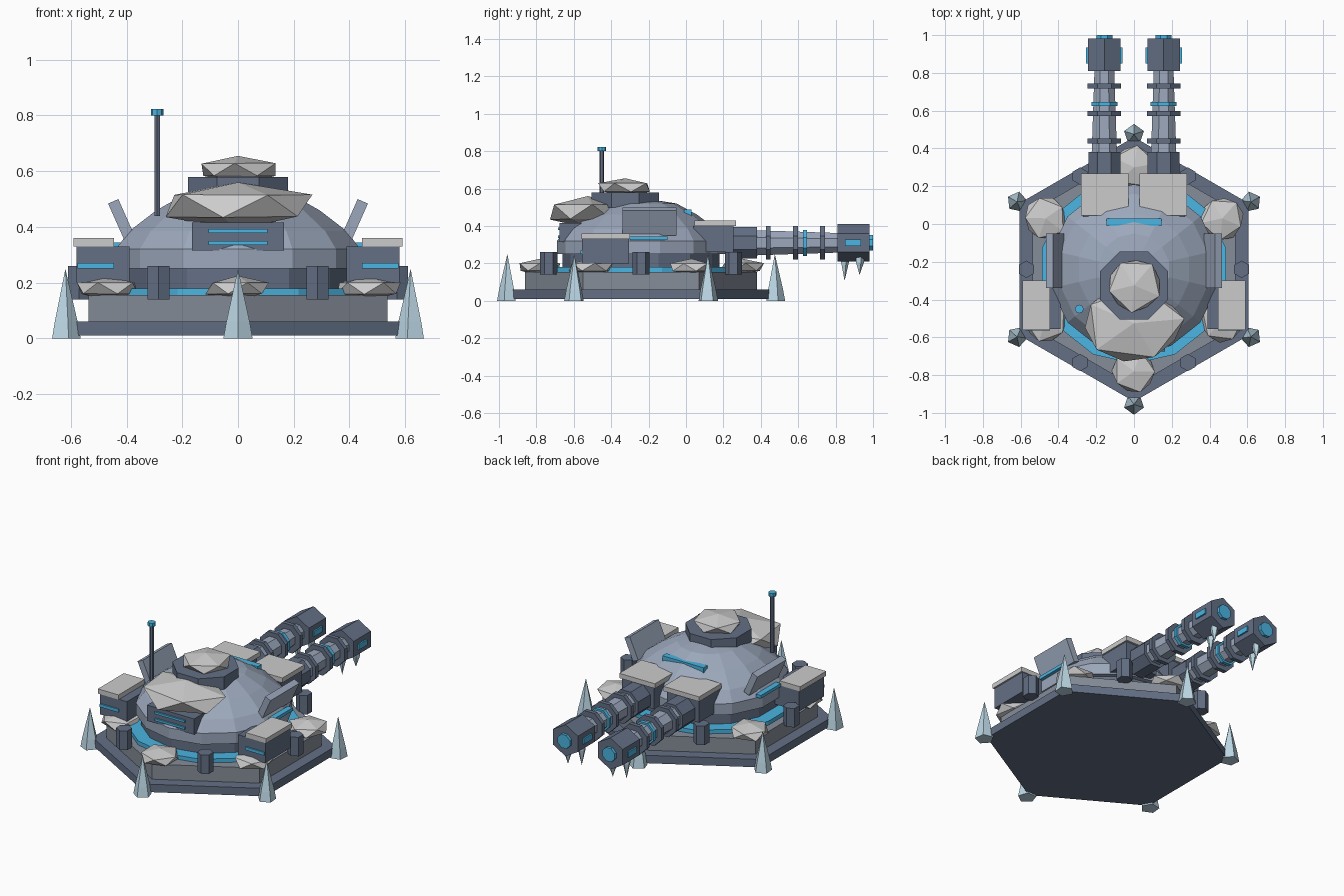
import bpy, bmesh, math, random
from math import sin, cos, pi, radians
from mathutils import Matrix, Vector

if "Cube" in bpy.data.objects:
    bpy.data.objects.remove(bpy.data.objects["Cube"])

random.seed(4)
CY = -0.24  # centre of base and turret along y


def mat(name, rgb):
    m = bpy.data.materials.new(name)
    m.diffuse_color = (*rgb, 1)
    m.use_nodes = True
    m.node_tree.nodes["Principled BSDF"].inputs["Base Color"].default_value = m.diffuse_color
    return m


DARK = mat("dark_steel", (0.125, 0.16, 0.235))
STONE = mat("stone_grey", (0.24, 0.27, 0.32))
STEEL = mat("light_steel", (0.33, 0.39, 0.50))
SNOW = mat("snow", (0.74, 0.74, 0.75))
GLOW = mat("cyan_glow", (0.07, 0.46, 0.76))
ICE = mat("ice", (0.50, 0.68, 0.78))


def finish(name, bm, m, M):
    bmesh.ops.transform(bm, matrix=M, verts=bm.verts)
    bmesh.ops.recalc_face_normals(bm, faces=bm.faces)
    me = bpy.data.meshes.new(name)
    bm.to_mesh(me)
    bm.free()
    me.materials.append(m)
    ob = bpy.data.objects.new(name, me)
    bpy.context.collection.objects.link(ob)
    return ob


def lathe(name, profile, n, loc, m, start=0.0, axis='Z'):
    """Capped n-sided solid of revolution; profile is (radius, height)."""
    bm = bmesh.new()
    rings = []
    for r, h in profile:
        if r == 0:
            rings.append([bm.verts.new((0, 0, h))])
        else:
            rings.append([bm.verts.new((r * sin(start + 2 * pi * i / n),
                                        r * cos(start + 2 * pi * i / n), h)) for i in range(n)])
    for a, b in zip(rings, rings[1:]):
        for i in range(n):
            j = (i + 1) % n
            q = [a[i % len(a)], a[j % len(a)], b[j % len(b)], b[i % len(b)]]
            bm.faces.new(list(dict.fromkeys(q)))
    for ring in (rings[0], rings[-1]):
        if len(ring) > 2:
            bm.faces.new(ring)
    R = Matrix.Rotation(-pi / 2, 4, 'X') if axis == 'Y' else Matrix()
    return finish(name, bm, m, Matrix.Translation(loc) @ R)


def box(name, lo, hi, m, tilt=0.0):
    lo, hi = Vector(lo), Vector(hi)
    bm = bmesh.new()
    bmesh.ops.create_cube(bm, size=1)
    M = (Matrix.Translation((lo + hi) / 2) @ Matrix.Rotation(tilt, 4, 'Y')
         @ Matrix.Diagonal((*(hi - lo), 1)))
    return finish(name, bm, m, M)


def side_box(name, s, lo, hi, m, tilt=0.0):
    """Box given for the +x side, placed on side s."""
    x0, x1 = sorted((lo[0] * s, hi[0] * s))
    return box(name, (x0, *lo[1:]), (x1, *hi[1:]), m, tilt * s)


def snow_lump(name, loc, size):
    bm = bmesh.new()
    bmesh.ops.create_icosphere(bm, subdivisions=1, radius=1)
    for v in bm.verts:
        if abs(v.co.z) < 0.9:
            v.co *= random.uniform(0.94, 1.08)
    spin = Matrix.Rotation(random.uniform(0, 2 * pi), 4, 'Z')
    return finish(name, bm, SNOW, Matrix.Translation(loc) @ Matrix.Diagonal((*size, 1)) @ spin)


# Hexagonal base, glowing ring and turret dome
lathe("base_plate", [(0.70, 0.01), (0.70, 0.06)], 6, (0, CY, 0), DARK)
lathe("base_tier", [(0.62, 0.06), (0.62, 0.155)], 6, (0, CY, 0), STONE)
lathe("glow_ring", [(0.50, 0.155), (0.50, 0.18)], 14, (0, CY, 0), GLOW)
lathe("turret_neck", [(0.42, 0.18), (0.42, 0.25)], 14, (0, CY, 0), DARK)
lathe("turret_dome", [(0.45, 0.25), (0.45, 0.32), (0.40, 0.385), (0.30, 0.46),
                      (0.19, 0.52), (0, 0.55)], 14, (0, CY, 0), STEEL)

# Hatch with snow cap
lathe("hatch", [(0.195, 0.50), (0.195, 0.58)], 8, (0, -0.325, 0), DARK, pi / 8)
snow_lump("hatch_snow", (0, -0.325, 0.605), (0.155, 0.155, 0.05))

# Ice spikes, snow lumps and posts around the base
for i in range(6):
    a = i * pi / 3
    d = Vector((sin(a), cos(a), 0))
    c = Vector((0, CY, 0))
    lathe(f"ice_spike_{i}", [(0.055, 0), (0.044, 0.06), (0, 0.25)], 5, c + d * 0.715, ICE, a)
    snow_lump(f"base_snow_{i}", c + d * 0.54 + Vector((0, 0, 0.18)), (0.125, 0.125, 0.045))
    a += pi / 6
    lathe(f"base_post_{i}", [(0.046, 0.14), (0.046, 0.26)], 6,
          c + Vector((sin(a), cos(a), 0)) * 0.57, DARK, a + pi / 6)

# Front vent and the snow drift above it
box("front_vent", (-0.165, -0.675, 0.315), (0.165, -0.55, 0.415), DARK)
for z in (0.342, 0.385):
    box("vent_glow", (-0.105, -0.685, z - 0.007), (0.105, -0.66, z + 0.007), GLOW)
snow_lump("dome_snow", (0, -0.525, 0.475), (0.28, 0.215, 0.085))

# Rear sensor bar and antenna
box("sensor_bar", (-0.145, -0.01, 0.44), (0.145, 0.03, 0.487), GLOW)
lathe("antenna_mast", [(0.012, 0.44), (0.012, 0.80)], 6, (-0.29, -0.45, 0), DARK)
lathe("antenna_tip", [(0.023, 0.80), (0.023, 0.823)], 8, (-0.29, -0.45, 0), GLOW)

for s, side in ((-1, "left"), (1, "right")):
    # Side pods with snow slab and glow strips
    side_box(f"{side}_pod", s, (0.39, -0.555, 0.20), (0.58, -0.305, 0.33), DARK)
    side_box(f"{side}_pod_snow", s, (0.445, -0.56, 0.33), (0.59, -0.30, 0.36), SNOW)
    side_box(f"{side}_pod_glow", s, (0.445, -0.563, 0.25), (0.575, -0.54, 0.27), GLOW)
    side_box(f"{side}_dome_glow", s, (0.42, -0.30, 0.325), (0.455, -0.10, 0.345), GLOW)
    # Leaning armour panel
    side_box(f"{side}_panel", s, (0.398, -0.34, 0.352), (0.438, -0.05, 0.498), STEEL, radians(24))
    # Gun mount
    side_box(f"{side}_gun_mount", s, (0.045, 0.04, 0.26), (0.27, 0.255, 0.40), DARK)
    side_box(f"{side}_mount_snow", s, (0.03, 0.045, 0.40), (0.28, 0.268, 0.43), SNOW)
    # Barrel built along +y
    x = 0.157 * s
    o = (x, 0, 0.31)
    lathe(f"{side}_breech", [(0.092, 0.22), (0.092, 0.38)], 8, o, DARK, pi / 8, 'Y')
    lathe(f"{side}_barrel", [(0.073, 0.36), (0.056, 0.83)], 8, o, STEEL, pi / 8, 'Y')
    for y in (0.44, 0.585, 0.73):
        lathe(f"{side}_barrel_ring", [(0.096, y - 0.013), (0.096, y + 0.013)], 8, o, DARK, pi / 8, 'Y')
    lathe(f"{side}_barrel_glow", [(0.075, 0.625), (0.075, 0.647)], 8, o, GLOW, pi / 8, 'Y')
    lathe(f"{side}_muzzle", [(0.10, 0.81), (0.10, 0.982)], 6, o, DARK, 0, 'Y')
    lathe(f"{side}_muzzle_glow", [(0.046, 0.97), (0.046, 1.0)], 8, o, GLOW, pi / 8, 'Y')
    box(f"{side}_muzzle_windows", (x - 0.096, 0.85, 0.293), (x + 0.096, 0.935, 0.327), GLOW)
    # Icicles hanging under the muzzle
    for y, dx, tip in ((0.848, -0.02, 0.107), (0.928, 0.02, 0.137)):
        lathe(f"{side}_icicle", [(0, tip), (0.023, 0.205), (0.023, 0.24)], 5, (x + dx, y, 0), ICE)
